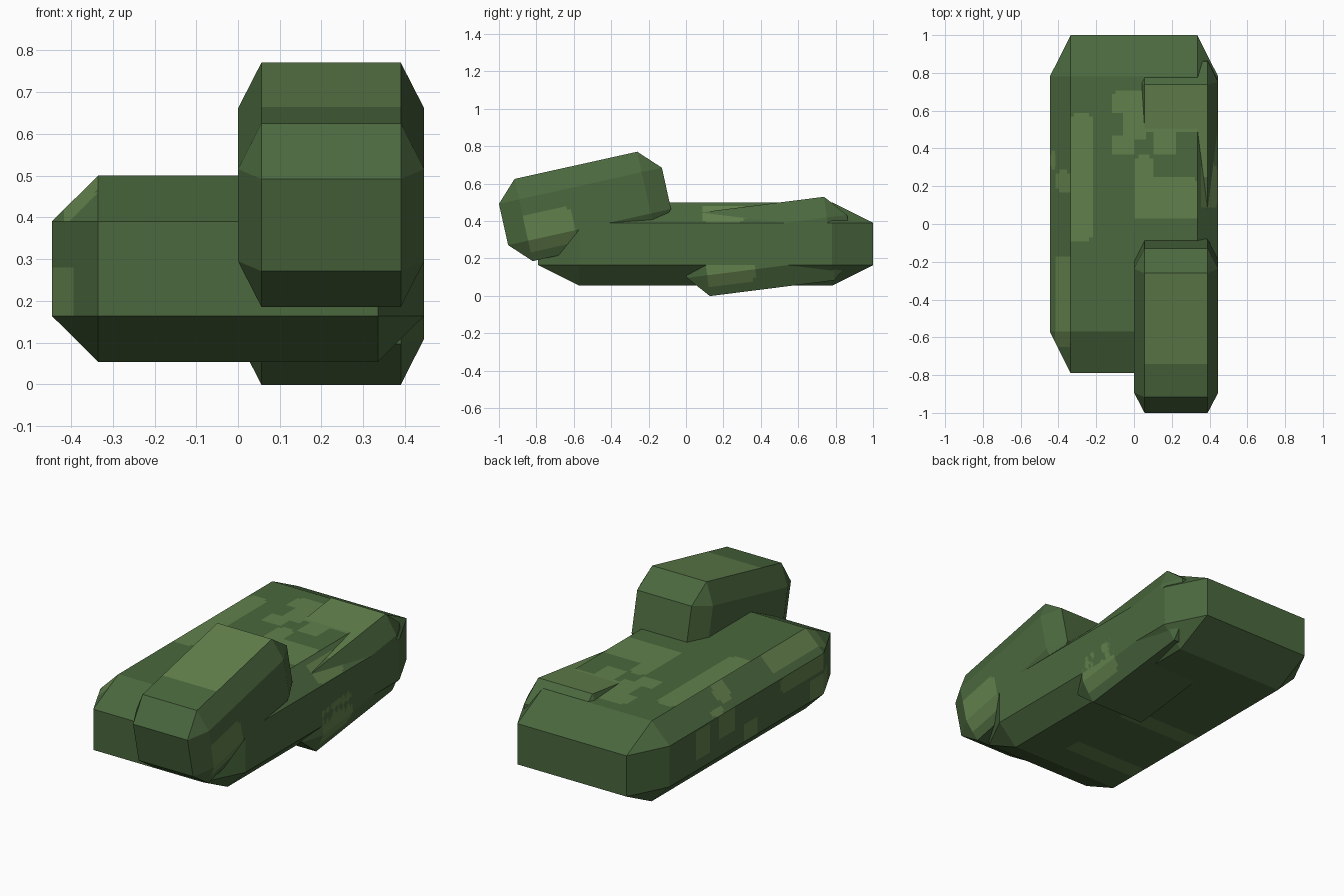
import bpy, bmesh, math
from mathutils import Vector

if "Cube" in bpy.data.objects:
    bpy.data.objects.remove(bpy.data.objects["Cube"])


def make_mat(name, rgb):
    m = bpy.data.materials.new(name)
    m.diffuse_color = (*rgb, 1)
    m.use_nodes = True
    m.node_tree.nodes["Principled BSDF"].inputs["Base Color"].default_value = m.diffuse_color
    return m


DARK = make_mat("dark green", (0.069, 0.138, 0.048))
LIGHT = make_mat("light green", (0.122, 0.216, 0.072))


def in_patch(a, b, patches, r=0.03):
    # rounded rectangle test: (a0, a1, b0, b1)
    for a0, a1, b0, b1 in patches:
        if a0 <= a <= a1 and b0 <= b <= b1:
            da = max(a0 + r - a, a - a1 + r, 0)
            db = max(b0 + r - b, b - b1 + r, 0)
            if da * da + db * db <= r * r:
                return True
    return False


def chamfered_block(name, half, inner, loc, tilt, rule, step=0.02):
    # hull of the six inset face rectangles of a box
    bm = bmesh.new()
    for axis in range(3):
        for s in (-1, 1):
            for p in (-1, 1):
                for q in (-1, 1):
                    v = [0, 0, 0]
                    v[axis] = s * half[axis]
                    v[(axis + 1) % 3] = p * inner[(axis + 1) % 3]
                    v[(axis + 2) % 3] = q * inner[(axis + 2) % 3]
                    bm.verts.new(v)
    bmesh.ops.convex_hull(bm, input=bm.verts[:])
    bmesh.ops.dissolve_limit(bm, angle_limit=0.01, verts=bm.verts[:], edges=bm.edges[:])
    # slice into small cells so the painted patches can be cut faces
    for axis in range(3):
        n = Vector((0, 0, 0))
        n[axis] = 1
        k = int(half[axis] / step)
        for i in range(-k, k + 1):
            bmesh.ops.bisect_plane(bm, geom=bm.verts[:] + bm.edges[:] + bm.faces[:],
                                   dist=1e-5, plane_co=n * (i * step + 0.003), plane_no=n)
    bmesh.ops.recalc_face_normals(bm, faces=bm.faces[:])
    for f in bm.faces:
        f.material_index = int(rule(f.calc_center_median(), f.normal))
    me = bpy.data.meshes.new(name)
    bm.to_mesh(me)
    bm.free()
    me.materials.append(DARK)
    me.materials.append(LIGHT)
    ob = bpy.data.objects.new(name, me)
    ob.location = loc
    ob.rotation_euler[0] = tilt
    bpy.context.collection.objects.link(ob)
    return ob


BODY = Vector((0, 0.105, 0.277))
# camouflage patches in world coordinates: top (x, y), left side (y, z), underside (x, y)
TOP = [(-0.34, -0.225, -0.09, 0.58), (-0.415, -0.335, 0.17, 0.28),
       (-0.45, -0.415, 0.29, 0.385), (-0.415, -0.335, -0.65, -0.17),
       (-0.115, 0.08, 0.58, 0.70), (-0.125, 0.0, 0.36, 0.475),
       (-0.065, 0.06, 0.44, 0.68), (0.0, 0.4, 0.48, 0.70),
       (0.11, 0.225, 0.36, 0.55), (0.0, 0.11, 0.1, 0.36),
       (0.0, 0.335, 0.02, 0.25), (0.35, 0.44, 0.08, 0.32)]
LEFT = [(0.43, 0.55, 0.22, 0.38), (0.2, 0.35, 0.26, 0.4), (0.0, 0.13, 0.16, 0.27),
        (-0.57, -0.2, 0.3, 0.4), (-0.68, -0.45, 0.15, 0.28)]
UNDER = [(-0.34, 0.13, 0.03, 0.13), (-0.34, 0.13, -0.42, -0.31)]


def body_rule(c, n):
    x, y, z = c + BODY
    if n.z > 0.5:
        return in_patch(x, y, TOP)
    if n.z < -0.9:
        return in_patch(x, y, UNDER)
    return n.x < -0.8 and in_patch(y, z, LEFT)


def foot_rule(c, n):
    if n.z > 0.9:
        return c.y > -0.15
    return n.x > 0.5 and in_patch(c.y, c.z, [(-0.338, -0.085, -0.185, 0.02)])


# main body slab
chamfered_block("body", (0.446, 0.895, 0.223), (0.335, 0.675, 0.113), BODY, 0, body_rule)

# two tilted half-size blocks on the right side
FOOT = (0.223, 0.446, 0.225), (0.167, 0.336, 0.113)
chamfered_block("front_block", *FOOT, (0.223, -0.54, 0.478), math.radians(12.5), foot_rule)
chamfered_block("rear_block", *FOOT, (0.223, 0.433, 0.264), math.radians(7.2), foot_rule)
